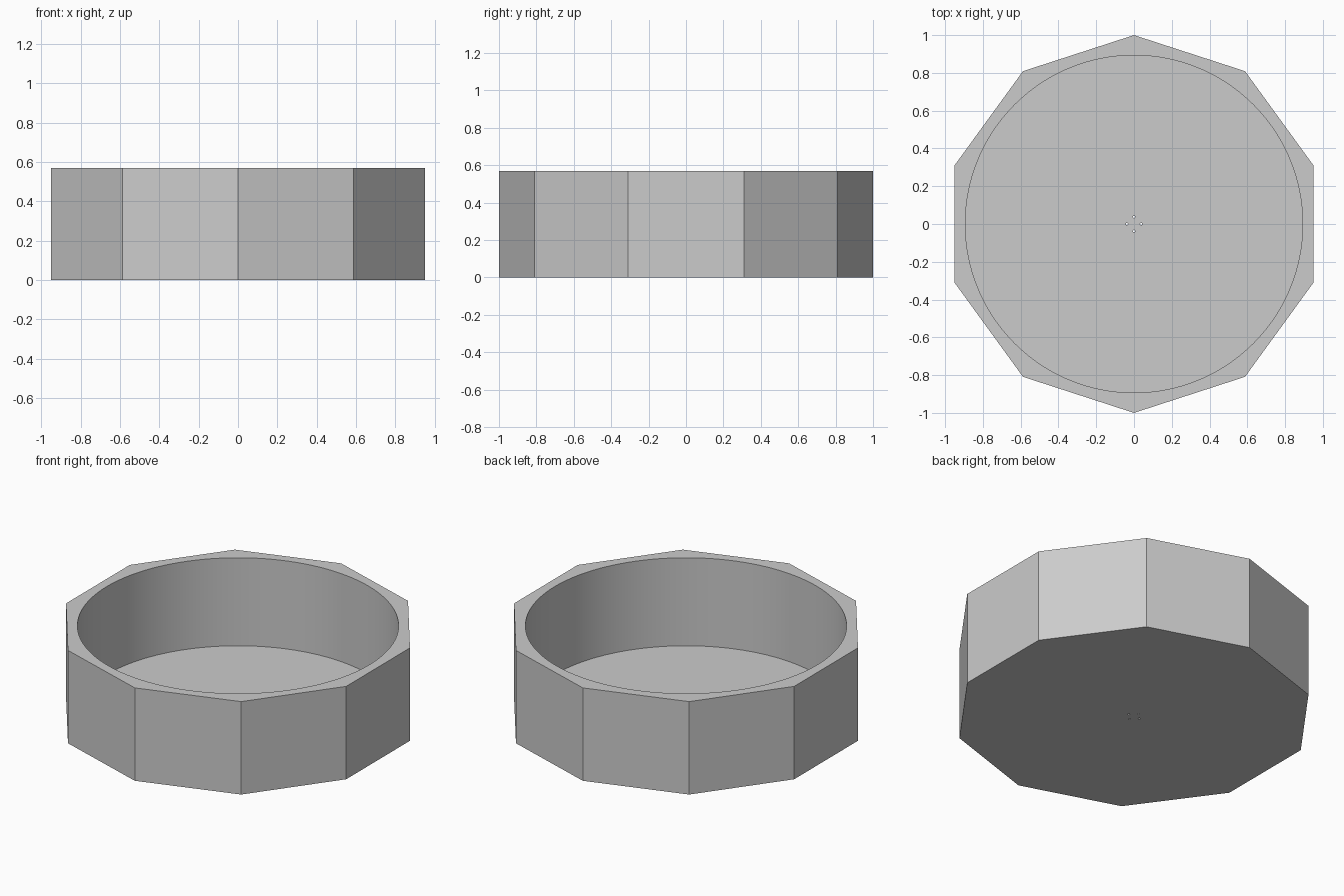
import bpy
from math import pi, cos, sin, radians

cube = bpy.data.objects.get("Cube")
if cube:
    bpy.data.objects.remove(cube, do_unlink=True)

HEIGHT = 0.57
FLOOR = 0.03
BORE_RADIUS = 0.893
HOLE_RADIUS = 0.006
HOLE_OFFSET = 0.038

grey = bpy.data.materials.new("plain grey")
grey.use_nodes = True
colour = (0.6, 0.6, 0.6, 1)
grey.diffuse_color = colour
grey.node_tree.nodes["Principled BSDF"].inputs["Base Color"].default_value = colour


def prism(name, sides, radius, bottom, top, x=0, y=0, turn=0):
    """Upright prism between two heights."""
    bpy.ops.mesh.primitive_cylinder_add(
        vertices=sides, radius=radius, depth=top - bottom,
        location=(x, y, (top + bottom) / 2), rotation=(0, 0, turn))
    obj = bpy.context.object
    obj.name = name
    bpy.ops.object.transform_apply(location=True, rotation=True, scale=True)
    obj.data.materials.append(grey)
    return obj


def cut(body, cutter):
    """Subtract the cutter and remove it."""
    mod = body.modifiers.new("cut", 'BOOLEAN')
    mod.operation = 'DIFFERENCE'
    mod.solver = 'EXACT'
    mod.object = cutter
    cutter.hide_render = True
    bpy.context.view_layer.objects.active = body
    bpy.ops.object.modifier_apply(modifier=mod.name)
    bpy.data.objects.remove(cutter, do_unlink=True)


# Ten-sided tray with corners at front and back
tray = prism("ten_sided_tray", 10, 1, 0, HEIGHT)

# Round recess
cut(tray, prism("recess_cutter", 128, BORE_RADIUS, FLOOR, HEIGHT + 0.2))

# Four pin holes through the floor
for i in range(4):
    a = i * pi / 2
    cut(tray, prism("hole_cutter", 12, HOLE_RADIUS, -0.1, FLOOR + 0.1,
                    HOLE_OFFSET * cos(a), HOLE_OFFSET * sin(a)))

# Smooth recess wall, crisp outer corners
bpy.ops.object.select_all(action='DESELECT')
tray.select_set(True)
bpy.context.view_layer.objects.active = tray
bpy.ops.object.shade_smooth_by_angle(angle=radians(20))
